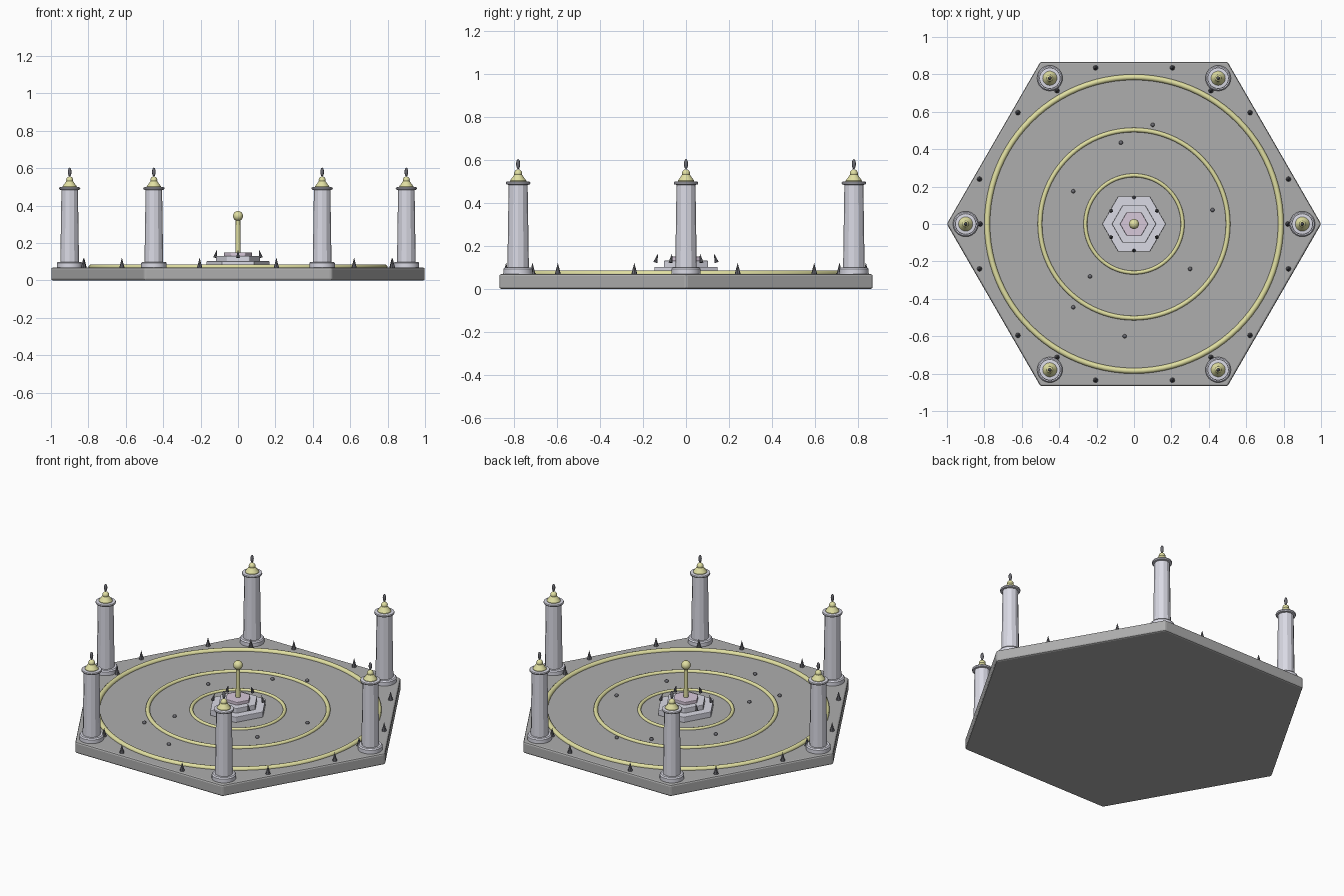
import bpy, math
from mathutils import Vector

if "Cube" in bpy.data.objects:
    bpy.data.objects.remove(bpy.data.objects["Cube"])

def material(name, rgb):
    m = bpy.data.materials.new(name)
    m.diffuse_color = (*rgb, 1)
    m.use_nodes = True
    m.node_tree.nodes["Principled BSDF"].inputs["Base Color"].default_value = m.diffuse_color
    return m

STONE = material("stone", (0.42, 0.42, 0.42))
MARBLE = material("pale_marble", (0.70, 0.70, 0.78))
ROSE = material("rose_marble", (0.68, 0.58, 0.70))
GOLD = material("pale_gold", (0.75, 0.74, 0.36))
DARK = material("dark_metal", (0.15, 0.15, 0.17))

def finish(name, mat, smooth=True):
    o = bpy.context.object
    o.name = name
    o.data.materials.append(mat)
    if smooth:
        bpy.ops.object.shade_smooth_by_angle(angle=math.radians(35))
    return o

def prism(name, mat, r1, r2, z0, z1, x=0, y=0, n=6, turn=0, bevel=0, smooth=False):
    bpy.ops.mesh.primitive_cone_add(vertices=n, radius1=r1, radius2=r2, depth=z1 - z0,
                                    location=(x, y, (z0 + z1) / 2), rotation=(0, 0, turn))
    o = finish(name, mat, smooth)
    if bevel:
        b = o.modifiers.new("bevel", 'BEVEL')
        b.width, b.segments = bevel, 2
    return o

def ball(name, mat, r, x, y, z, stretch=1, n=16):
    bpy.ops.mesh.primitive_uv_sphere_add(segments=n, ring_count=n // 2, radius=r, location=(x, y, z))
    bpy.context.object.scale.z = stretch
    return finish(name, mat)

def lathe(name, mat, profile, x, y, n=32):
    """Revolve (radius, z) points into a closed solid."""
    verts, faces = [], []
    for r, z in profile:
        for i in range(n):
            a = math.tau * i / n
            verts.append((r * math.cos(a), r * math.sin(a), z))
    for k in range(len(profile) - 1):
        for i in range(n):
            j = (i + 1) % n
            faces.append((k * n + i, k * n + j, (k + 1) * n + j, (k + 1) * n + i))
    faces.append(tuple(reversed(range(n))))
    faces.append(tuple(range((len(profile) - 1) * n, len(profile) * n)))
    me = bpy.data.meshes.new(name)
    me.from_pydata(verts, [], faces)
    o = bpy.data.objects.new(name, me)
    bpy.context.collection.objects.link(o)
    bpy.ops.object.select_all(action='DESELECT')
    o.select_set(True)
    bpy.context.view_layer.objects.active = o
    o.location = (x, y, 0)
    return finish(name, mat)

def polar(r, deg):
    a = math.radians(deg)
    return r * math.cos(a), r * math.sin(a)

# Hexagonal floor; the six-sided cone starts on +y, so turn it to point along x
TURN = math.radians(30)
prism("floor_slab", STONE, 1.001, 1.001, 0, 0.07, turn=TURN, bevel=0.01)

# Inlaid rings
for name, R, r in (("outer", 0.785, 0.015), ("middle", 0.503, 0.012), ("inner", 0.26, 0.01)):
    bpy.ops.mesh.primitive_torus_add(major_radius=R, minor_radius=r, major_segments=96,
                                     minor_segments=12, location=(0, 0, 0.071))
    finish(name + "_ring", GOLD)

# Stepped dais with staff
prism("dais_lower_step", MARBLE, 0.17, 0.17, 0.068, 0.103, turn=TURN, bevel=0.003)
prism("dais_middle_step", MARBLE, 0.118, 0.118, 0.10, 0.132, turn=TURN, bevel=0.003)
prism("dais_top_step", ROSE, 0.075, 0.075, 0.13, 0.15, turn=TURN, bevel=0.003)
prism("staff", GOLD, 0.013, 0.012, 0.148, 0.335, n=16, smooth=True)
ball("staff_orb", GOLD, 0.027, 0, 0, 0.345, n=24)

# Spikes around the dais, leaning inward
for k in range(6):
    x, y = polar(0.136, 30 + 60 * k)
    spike = prism("dais_spike", DARK, 0.01, 0, 0.122, 0.167, x, y, n=8)
    lean = Vector((-x, -y, 0)).normalized() * 0.3 + Vector((0, 0, 1))
    spike.rotation_euler = lean.to_track_quat('Z', 'Y').to_euler()

# Corner pillars and edge spikes
for k in range(6):
    x, y = polar(0.9, 60 * k)
    lathe("pillar_foot", MARBLE, [(0.068, 0.068), (0.068, 0.093), (0.062, 0.1), (0.045, 0.1)], x, y)
    prism("pillar_shaft", MARBLE, 0.05, 0.044, 0.095, 0.49, x, y, n=12)
    lathe("pillar_collar", MARBLE, [(0.046, 0.484), (0.055, 0.486), (0.057, 0.492),
                                    (0.055, 0.498), (0.038, 0.5)], x, y)
    lathe("pillar_cap", GOLD, [(0.038, 0.497), (0.038, 0.503), (0.018, 0.531), (0.01, 0.533)], x, y)
    ball("pillar_cap_ball", GOLD, 0.019, x, y, 0.537)
    ball("pillar_finial", DARK, 0.0095, x, y, 0.58, stretch=2.5, n=12)
    for r, a in ((0.823, 0), (0.86, 16.2), (0.86, 43.8)):
        sx, sy = polar(r, 60 * k + a)
        prism("floor_spike", DARK, 0.014, 0, 0.069, 0.122, sx, sy, n=8)

# Scattered studs on the floor
for x, y in ((0.10, 0.53), (-0.07, 0.435), (-0.325, 0.175), (0.42, 0.075),
             (0.30, -0.24), (-0.235, -0.28), (-0.325, -0.445), (-0.05, -0.6)):
    ball("floor_stud", DARK, 0.011, x, y, 0.074, n=12)
